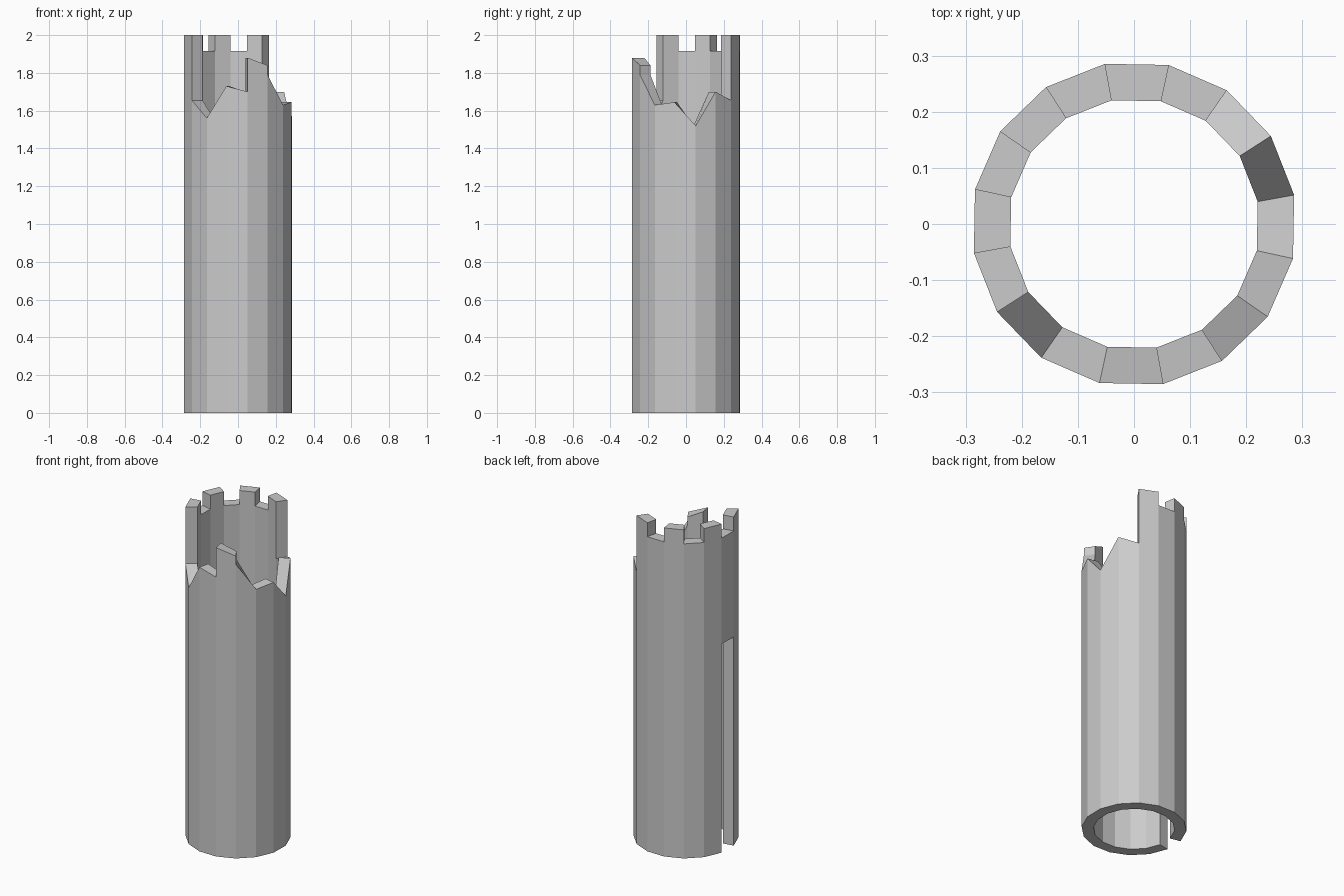
import bpy, bmesh
from math import radians, sin, cos

if "Cube" in bpy.data.objects:
    bpy.data.objects.remove(bpy.data.objects["Cube"])

SIDES, R_OUT, R_IN, START = 16, 0.29, 0.224, 10.25
LOW, HIGH, DOOR, DOOR_TOP = 1.915, 2.0, 7, 1.27

# top height at the start and end of each wall panel (anticlockwise from +x)
tops = [(1.52, 1.70), (1.70, 1.655)]                       # broken, right rear
tops += [(HIGH, HIGH) if i % 2 == 0 else (LOW, LOW) for i in range(2, 9)]  # battlements
tops += [(1.655, 1.56), (1.56, 1.73), (1.73, 1.70), (1.88, 1.84),
         (1.79, 1.63), (1.63, 1.645), (1.645, 1.52)]       # broken front

bm = bmesh.new()


def pt(i, r, z):
    a = radians(START + 360 / SIDES * i)
    return bm.verts.new((r * cos(a), r * sin(a), z))


def quad(*pts):
    bm.faces.new([pt(*p) for p in pts])


def joint(i, z0, z1):
    """Radial end face between two panels; z1 > z0 faces the previous panel."""
    if abs(z1 - z0) > 1e-5:
        quad((i, R_IN, z0), (i, R_OUT, z0), (i, R_OUT, z1), (i, R_IN, z1))


# wall panels, one per side, with the doorway panel raised
for i, (t0, t1) in enumerate(tops):
    j = i + 1
    b = DOOR_TOP if i == DOOR else 0.0
    quad((i, R_OUT, b), (j, R_OUT, b), (j, R_OUT, t1), (i, R_OUT, t0))
    quad((j, R_IN, b), (i, R_IN, b), (i, R_IN, t0), (j, R_IN, t1))
    quad((i, R_OUT, t0), (j, R_OUT, t1), (j, R_IN, t1), (i, R_IN, t0))
    quad((i, R_IN, b), (j, R_IN, b), (j, R_OUT, b), (i, R_OUT, b))
    joint(i, tops[i - 1][1], t0)

# doorway jambs
joint(DOOR + 1, 0.0, DOOR_TOP)
joint(DOOR, DOOR_TOP, 0.0)

bmesh.ops.remove_doubles(bm, verts=bm.verts, dist=1e-4)
mesh = bpy.data.meshes.new("ruined_tower_wall")
bm.to_mesh(mesh)
bm.free()
tower = bpy.data.objects.new("ruined_tower_wall", mesh)
bpy.context.collection.objects.link(tower)
